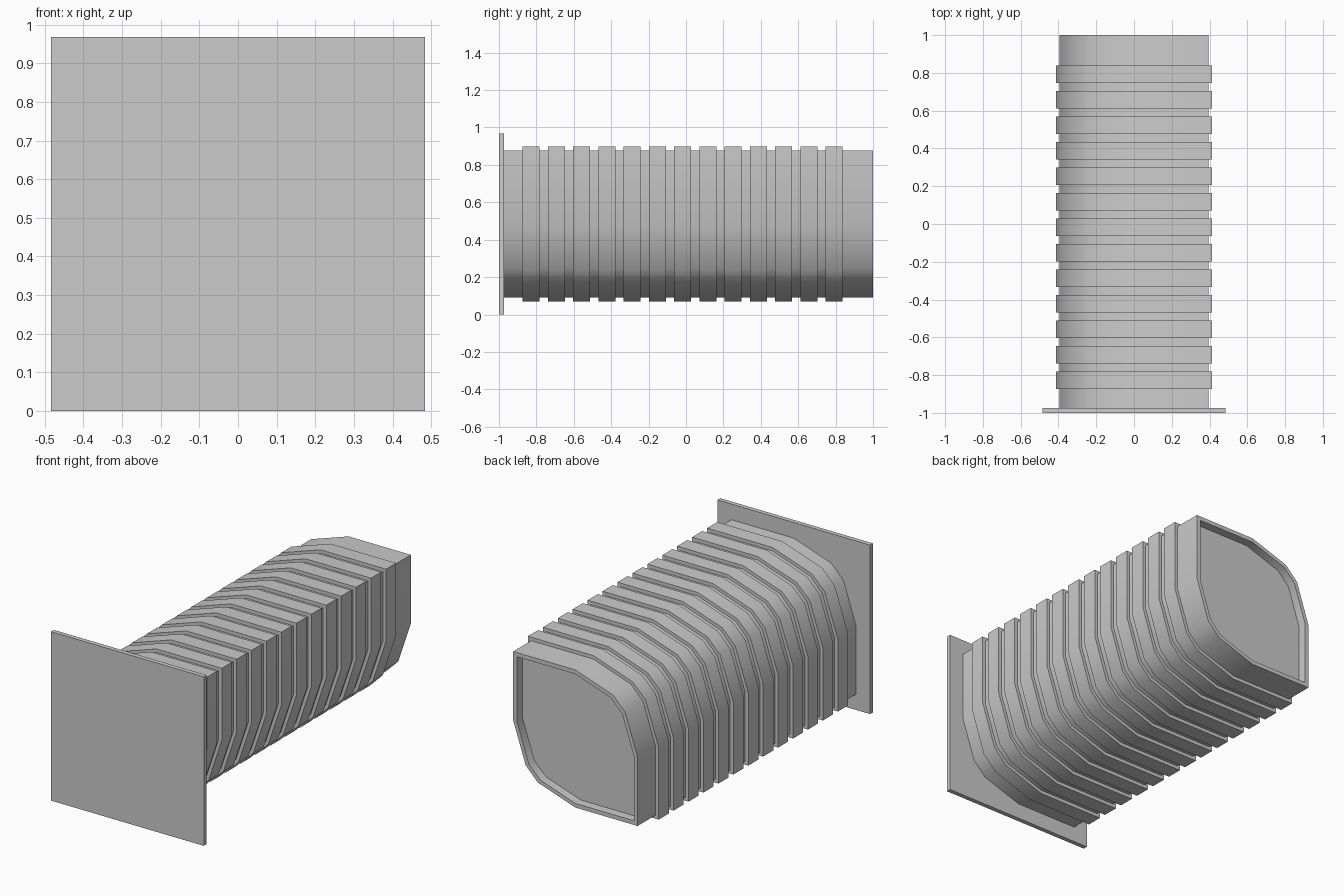
import bpy, bmesh, math

cube = bpy.data.objects.get("Cube")
if cube:
    bpy.data.objects.remove(cube, do_unlink=True)

CZ = 0.484          # height of the duct axis
BODY, RIB, BORE = 0.394, 0.414, 0.37

grey = bpy.data.materials.new("plain_grey")
grey.use_nodes = True
colour = (0.6, 0.6, 0.6, 1)
grey.diffuse_color = colour
grey.node_tree.nodes["Principled BSDF"].inputs["Base Color"].default_value = colour


def section(r):
    """Square with two opposite corners rounded, as (x, z) points."""
    pts = [(r, r)]
    pts += [(-r * math.sin(math.radians(a)), r * math.cos(math.radians(a)))
            for a in (0, 37, 53, 90)]
    return pts + [(-x, -z) for x, z in pts]


def loft(name, rings):
    """Skin a run of (half size, y) sections and cap both ends."""
    bm = bmesh.new()
    loops = [[bm.verts.new((x, y, z + CZ)) for x, z in section(r)]
             for r, y in rings]
    for a, b in zip(loops, loops[1:]):
        for i in range(len(a)):
            j = (i + 1) % len(a)
            bm.faces.new((a[i], a[j], b[j], b[i]))
    bm.faces.new(loops[0])
    bm.faces.new(loops[-1])
    bmesh.ops.recalc_face_normals(bm, faces=bm.faces)
    mesh = bpy.data.meshes.new(name)
    bm.to_mesh(mesh)
    bm.free()
    obj = bpy.data.objects.new(name, mesh)
    bpy.context.collection.objects.link(obj)
    mesh.materials.append(grey)
    bpy.ops.object.select_all(action="DESELECT")
    obj.select_set(True)
    bpy.context.view_layer.objects.active = obj
    bpy.ops.object.shade_smooth_by_angle(angle=math.radians(30))
    return obj


# Ribbed duct: stepped ribs along the length, shallow recess at the open end
rings = [(BODY, -0.976)]
for i in range(13):
    start = -0.873 + i * 0.135
    end = start + 0.091
    rings += [(BODY, start), (RIB, start), (RIB, end), (BODY, end)]
rings += [(BODY, 1.0), (BORE, 1.0), (BORE, 0.95)]
loft("ribbed_duct", rings)

# Square mounting plate
bpy.ops.mesh.primitive_cube_add(size=1, location=(0, -0.987, CZ))
plate = bpy.context.object
plate.name = "mounting_plate"
plate.scale = (0.967, 0.026, 0.967)
bpy.ops.object.transform_apply(location=False, rotation=False, scale=True)
plate.data.materials.append(grey)
